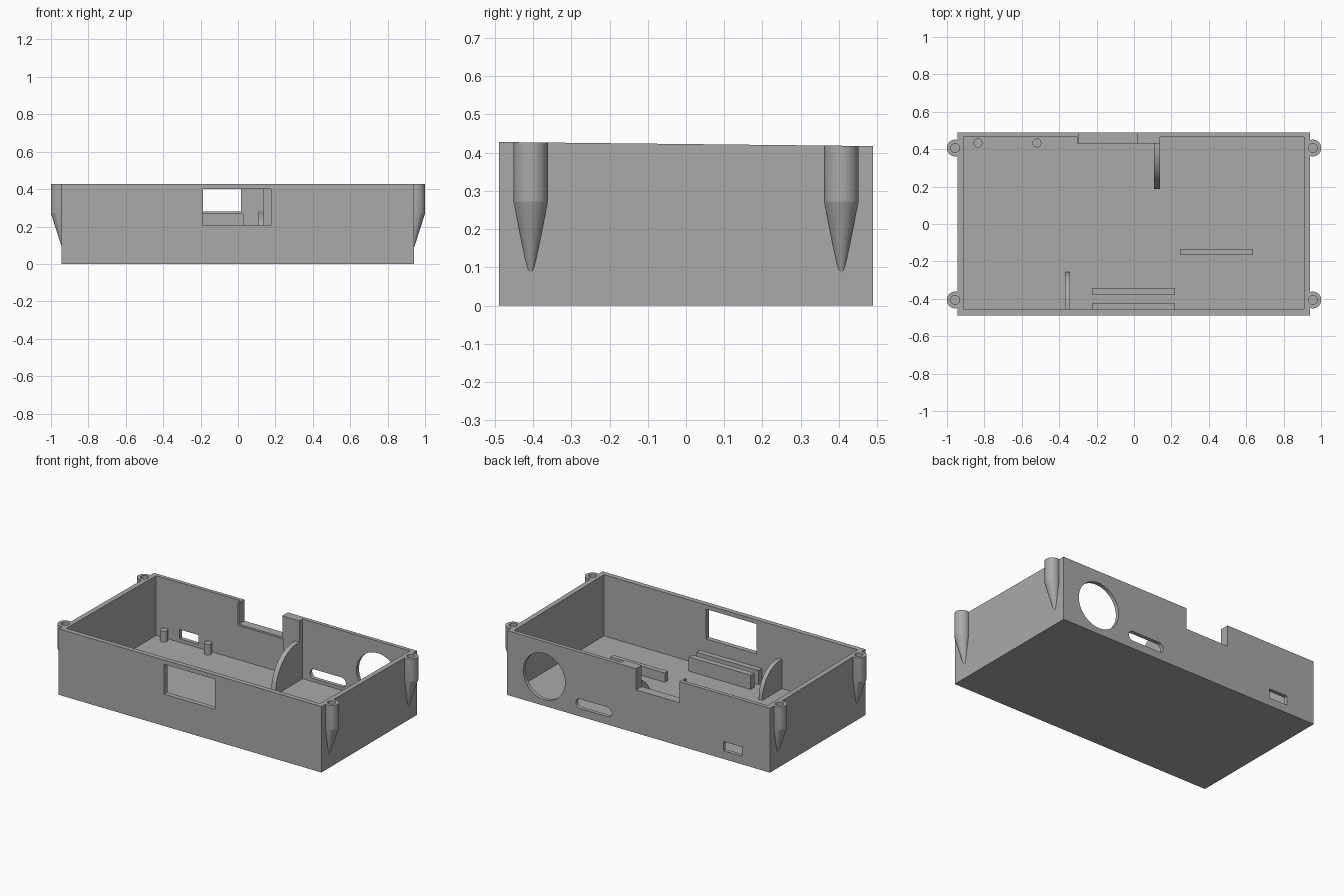
import bpy, bmesh
from math import cos, sin, pi, radians

if "Cube" in bpy.data.objects:
    bpy.data.objects.remove(bpy.data.objects["Cube"])

grey = bpy.data.materials.new("plain grey plastic")
grey.use_nodes = True
grey.diffuse_color = (0.4, 0.4, 0.4, 1)
grey.node_tree.nodes["Principled BSDF"].inputs["Base Color"].default_value = (0.4, 0.4, 0.4, 1)


def loft(name, rings):
    """Solid skinned through equal rings of points, capped at both ends."""
    bm = bmesh.new()
    rows = [[bm.verts.new(p) for p in ring] for ring in rings]
    n = len(rows[0])
    for a, b in zip(rows, rows[1:]):
        for i in range(n):
            bm.faces.new((a[i], a[(i + 1) % n], b[(i + 1) % n], b[i]))
    bm.faces.new(rows[0][::-1])
    bm.faces.new(rows[-1])
    bmesh.ops.recalc_face_normals(bm, faces=bm.faces)
    mesh = bpy.data.meshes.new(name)
    bm.to_mesh(mesh)
    bm.free()
    mesh.materials.append(grey)
    ob = bpy.data.objects.new(name, mesh)
    bpy.context.collection.objects.link(ob)
    return ob


def box(name, x0, x1, y0, y1, z0, z1):
    return loft(name, [[(x0, y0, z), (x1, y0, z), (x1, y1, z), (x0, y1, z)] for z in (z0, z1)])


def prism_y(name, pts, y0, y1):
    return loft(name, [[(x, y, z) for x, z in pts] for y in (y0, y1)])


def prism_x(name, pts, x0, x1):
    return loft(name, [[(x, y, z) for y, z in pts] for x in (x0, x1)])


def round_post(name, stations, n=48):
    """Stations are (x, y, z, radius)."""
    return loft(name, [[(x + r * cos(2 * pi * i / n), y + r * sin(2 * pi * i / n), z)
                        for i in range(n)] for x, y, z, r in stations])


def arc(cx, cz, r, a0, a1, n):
    return [(cx + r * cos(a0 + (a1 - a0) * i / n), cz + r * sin(a0 + (a1 - a0) * i / n))
            for i in range(n + 1)]


def combine(target, tool, operation):
    mod = target.modifiers.new("combine", 'BOOLEAN')
    mod.operation = operation
    mod.solver = 'EXACT'
    mod.object = tool
    bpy.context.view_layer.objects.active = target
    bpy.ops.object.modifier_apply(modifier=mod.name)
    bpy.data.objects.remove(tool)


def add(tool):
    combine(case, tool, 'UNION')


def cut(tool):
    combine(case, tool, 'DIFFERENCE')


# Case body with four tapered screw bosses on the ends
case = box("case", -0.945, 0.941, -0.489, 0.489, 0, 0.45)
corners = [(sx, sy) for sx in (-1, 1) for sy in (-1, 1)]
for sx, sy in corners:
    y = sy * 0.406
    add(round_post("screw_boss", [(sx * 0.93, y, 0.055, 0.001),
                                  (sx * 0.956, y, 0.272, 0.045),
                                  (sx * 0.956, y, 0.45, 0.045)]))
cut(box("cavity", -0.912, 0.909, -0.457, 0.464, 0.03, 0.6))
for sx, sy in corners:
    cut(round_post("screw_hole", [(sx * 0.956, sy * 0.406, z, 0.024) for z in (0.28, 0.6)]))

# Thickened frame and column around the rear notch
add(box("rear_column", 0.027, 0.139, 0.43, 0.48, 0.02, 0.45))
add(box("notch_frame", -0.305, 0.03, 0.431, 0.481, 0.268, 0.45))
cut(box("rear_notch", -0.295, 0.016, 0.38, 0.6, 0.28, 0.6))

# Openings in the walls
cut(box("front_window", -0.187, 0.176, -0.6, -0.4, 0.206, 0.4))
cut(box("rear_port", -0.745, -0.61, 0.4, 0.6, 0.053, 0.113))
cut(prism_y("rear_slot", arc(0.418, 0.082, 0.031, -pi / 2, pi / 2, 16)
            + arc(0.221, 0.082, 0.031, pi / 2, 3 * pi / 2, 16), 0.4, 0.6))
cut(prism_y("rear_round_hole", arc(0.676, 0.19, 0.15, 0, 2 * pi, 64)[:-1], 0.4, 0.6))

# Rim slopes gently down toward the back
cut(prism_x("rim_slope", [(-0.6, 0.429), (0.6, 0.416), (0.6, 0.7), (-0.6, 0.7)], -1.2, 1.2))


def rib(name, x0, x1, wall, tip, toe, top):
    """Curved gusset from a wall down to the floor."""
    low = 0.04
    curve = [(toe + (tip - toe) * sin(pi / 2 * i / 14),
              top - (top - low) * cos(pi / 2 * i / 14)) for i in range(15)]
    # concave quarter curve, from toe at the floor to the tip at the wall
    curve = [(toe + tip - y, low + top - z) for y, z in curve]
    return prism_x(name, [(wall, 0.02), (wall, top)] + curve + [(toe, 0.02)], x0, x1)


parts = [
    rib("rear_rib", 0.107, 0.139, 0.44, 0.412, 0.187, 0.28),
    rib("front_rib", -0.369, -0.342, -0.465, -0.435, -0.257, 0.22),
    # Ridges on the floor
    box("front_ridge", -0.225, 0.22, -0.465, -0.422, 0.02, 0.122),
    box("middle_ridge", -0.225, 0.22, -0.38, -0.342, 0.02, 0.122),
    box("side_ridge", 0.246, 0.636, -0.166, -0.134, 0.02, 0.09),
]
# Locating pegs
for side, x in (("outer", -0.834), ("inner", -0.519)):
    parts.append(round_post(side + "_peg", [(x, 0.433, z, 0.024) for z in (0.02, 0.1)]))

bpy.ops.object.select_all(action='DESELECT')
for ob in [case] + parts:
    ob.select_set(True)
bpy.context.view_layer.objects.active = case
bpy.ops.object.shade_smooth_by_angle(angle=radians(14))
